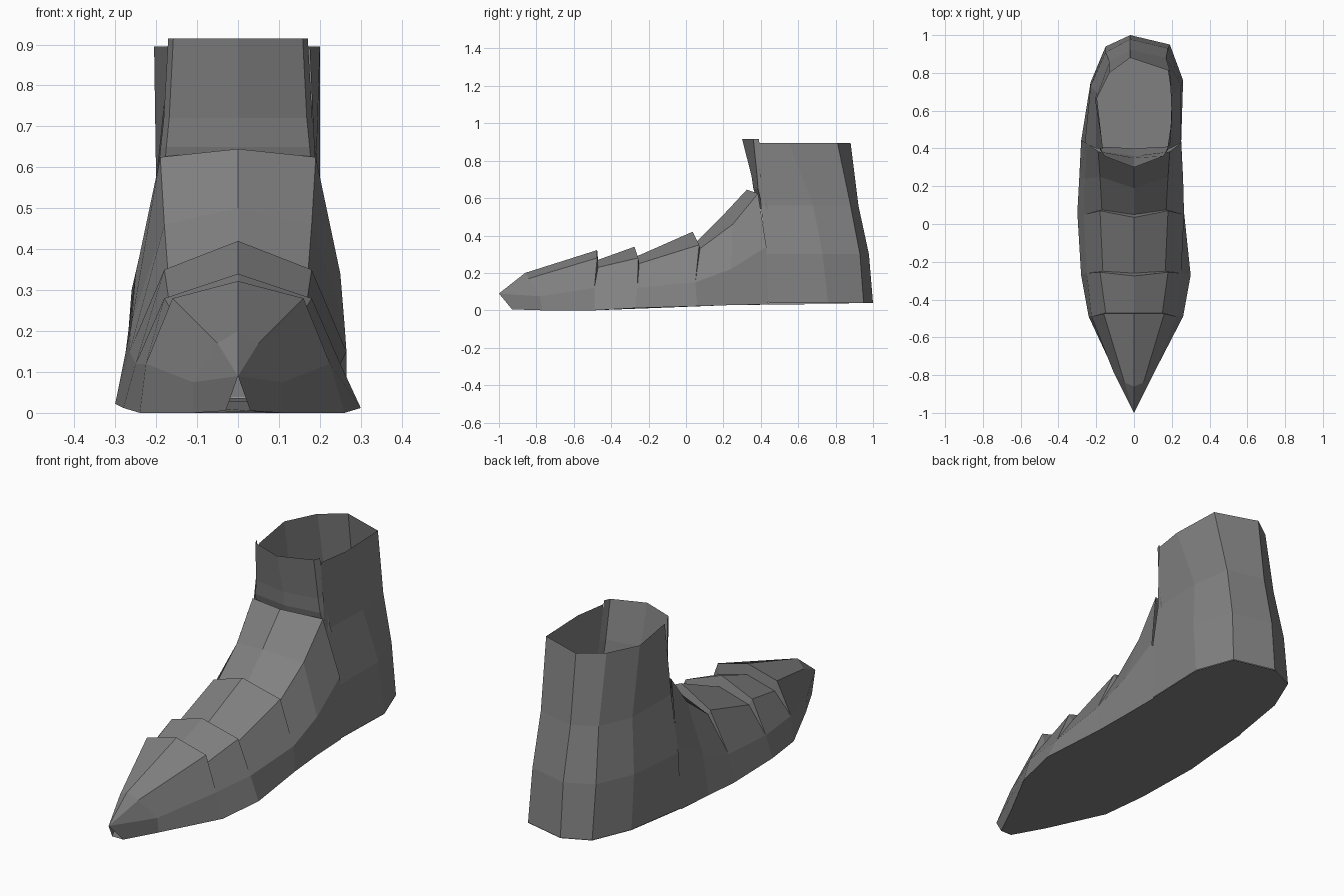
import bpy, bmesh

if "Cube" in bpy.data.objects:
    bpy.data.objects.remove(bpy.data.objects["Cube"])

steel = bpy.data.materials.new("dark steel grey")
steel.diffuse_color = (0.22, 0.22, 0.22, 1)
steel.use_nodes = True
steel.node_tree.nodes["Principled BSDF"].inputs["Base Color"].default_value = steel.diffuse_color


def make(name, verts, faces):
    mesh = bpy.data.meshes.new(name)
    mesh.from_pydata(verts, [], faces)
    bm = bmesh.new()
    bm.from_mesh(mesh)
    bmesh.ops.remove_doubles(bm, verts=bm.verts, dist=0.0005)
    bmesh.ops.recalc_face_normals(bm, faces=bm.faces)
    bm.to_mesh(mesh)
    bm.free()
    mesh.materials.append(steel)
    obj = bpy.data.objects.new(name, mesh)
    bpy.context.collection.objects.link(obj)
    return obj


def loft(name, rows):
    n = len(rows[0])
    verts = [p for r in rows for p in r]
    faces = [(i * n + j, i * n + j + 1, (i + 1) * n + j + 1, (i + 1) * n + j)
             for i in range(len(rows) - 1) for j in range(n - 1)]
    return make(name, verts, faces)


def section(base, mid, shoulder, ridge):
    """Cross-section of the foot: base (left x, right x, y, z), the rest x, y, z."""
    xl, xr, yb, zb = base
    left = lambda p: (-p[0], p[1], p[2])
    return [(xl, yb, zb), left(mid), left(shoulder), (0, *ridge),
            shoulder, mid, (xr, yb, zb)]


# Stations along the sole
b_tip = (-0.03, 0.03, -0.93, 0.005)
b_toe = (-0.11, 0.11, -0.77, 0.0)
b_ball = (-0.24, 0.26, -0.49, 0.0)
b_wide = (-0.28, 0.30, -0.27, 0.012)
b_mid = (-0.30, 0.265, 0.06, 0.022)
b_arch = (-0.29, 0.255, 0.24, 0.028)
b_ankle = (-0.28, 0.25, 0.44, 0.032)
m_ball, m_wide = (0.225, -0.49, 0.12), (0.25, -0.26, 0.12)
m_mid, m_ankle = (0.265, 0.05, 0.15), (0.25, 0.43, 0.34)

# Lower front edge of each plate, tucked beneath the plate ahead of it
front2 = section(b_ball, m_ball, (0.15, -0.47, 0.23), (-0.47, 0.27))
front3 = section(b_wide, m_wide, (0.165, -0.25, 0.25), (-0.26, 0.29))
front4 = section(b_mid, m_mid, (0.17, 0.075, 0.33), (0.05, 0.36))

loft("toe_plate", [
    section(b_tip, (0, -1, 0.09), (0, -1, 0.09), (-1, 0.09)),
    section(b_toe, (0.11, -0.78, 0.075), (0.05, -0.84, 0.17), (-0.86, 0.2)),
    section(b_ball, m_ball, (0.16, -0.475, 0.28), (-0.475, 0.322)),
    front2])
loft("ball_plate", [
    front2,
    section(b_wide, m_wide, (0.18, -0.255, 0.28), (-0.275, 0.34)),
    front3])
loft("middle_plate", [
    front3,
    section(b_mid, m_mid, (0.18, 0.07, 0.35), (0.035, 0.42)),
    front4])
loft("instep_plate", [
    front4,
    section(b_arch, (0.26, 0.24, 0.22), (0.18, 0.25, 0.46), (0.19, 0.5)),
    section(b_ankle, m_ankle, (0.19, 0.385, 0.625), (0.325, 0.645))])

# Ankle shaft: rings from right front, round the heel, to left front
shaft_rings = [
    (0.038, [(0.25, 0.44), (0.26, 0.76), (0.19, 0.95), (-0.02, 1.0),
             (-0.15, 0.94), (-0.23, 0.75), (-0.28, 0.44)]),
    (0.30, [(0.25, 0.43), (0.25, 0.73), (0.18, 0.93), (-0.02, 0.978),
            (-0.15, 0.91), (-0.23, 0.73), (-0.26, 0.43)]),
    (0.56, [(0.19, 0.40), (0.20, 0.68), (0.17, 0.88), (-0.02, 0.922),
            (-0.13, 0.86), (-0.20, 0.70), (-0.20, 0.40)]),
    (0.895, [(0.175, 0.39), (0.20, 0.55), (0.19, 0.81), (-0.02, 0.88),
             (-0.13, 0.80), (-0.205, 0.65), (-0.165, 0.40)])]
loft("ankle_shaft", [[(x, y, z) for x, y in ring] for z, ring in shaft_rings])

# Front panel of the ankle, flaring forward at the top
loft("shin_panel", [
    [(s * w, ys + 0.03, z) if abs(s) > 1 else (s * w, ys if s else yc, z)
     for s in (-1.08, -1, 0, 1, 1.08)]
    for z, w, yc, ys in ((0.54, 0.185, 0.40, 0.41), (0.65, 0.175, 0.36, 0.385),
                         (0.72, 0.168, 0.35, 0.38), (0.915, 0.158, 0.30, 0.36))])

# Sole: one flat face following the base stations and the heel
stations = [b_tip, b_toe, b_ball, b_wide, b_mid, b_arch]
outline = [(s[1], s[2], s[3]) for s in stations]
outline += [(x, y, 0.036) for x, y in shaft_rings[0][1]]
outline += [(s[0], s[2], s[3]) for s in reversed(stations)]
make("sole", outline, [tuple(range(len(outline)))])
